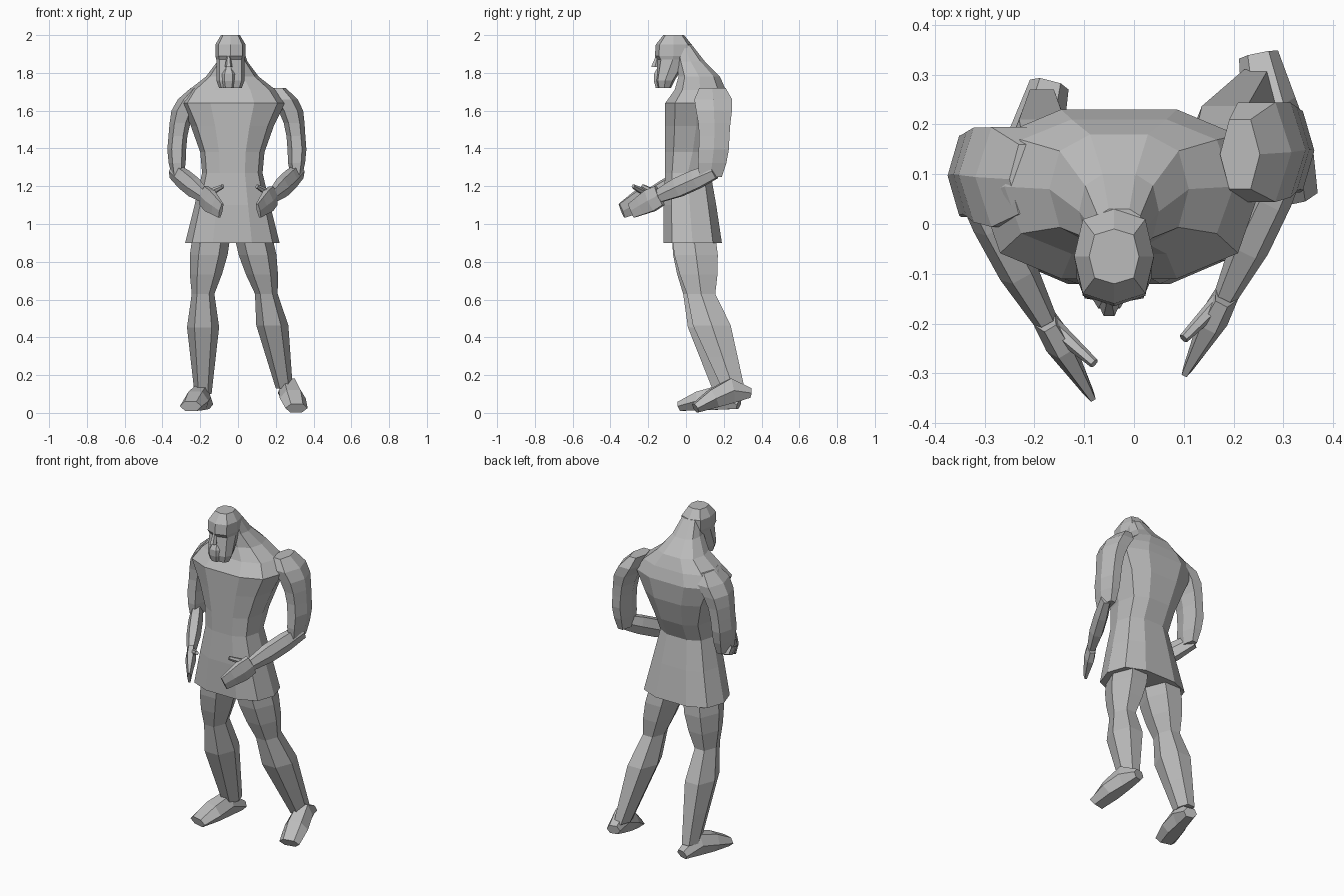
import bpy
import bmesh
from math import cos, sin, tau, copysign
from mathutils import Vector

default_cube = bpy.data.objects.get("Cube")
if default_cube:
    bpy.data.objects.remove(default_cube, do_unlink=True)

grey = bpy.data.materials.new("plain_grey")
grey.use_nodes = True
colour = (0.5, 0.5, 0.5, 1)
grey.diffuse_color = colour
grey.node_tree.nodes["Principled BSDF"].inputs["Base Color"].default_value = colour

WORLD_X, WORLD_Y, WORLD_Z = Vector((1, 0, 0)), Vector((0, 1, 0)), Vector((0, 0, 1))


def outline(sides, squareness):
    """Rounded box cross-section that fills the range from minus one to one."""
    def squared(value):
        return copysign(abs(value) ** squareness, value)
    angles = [tau * side / sides for side in range(sides)]
    points = [(squared(cos(angle)), squared(sin(angle))) for angle in angles]
    deepest = max(deep for wide, deep in points)
    return [(wide, deep / deepest) for wide, deep in points]


def loft(name, centres, widths, depths, sides=6, squareness=0.9, level=True):
    """Skin sections into a closed mesh. Level sections stay horizontal;
    the others turn to face along the path."""
    bm = bmesh.new()
    loops = []
    for index, centre in enumerate(centres):
        across, along = WORLD_X, WORLD_Y
        if not level:
            following = centres[min(index + 1, len(centres) - 1)]
            previous = centres[max(index - 1, 0)]
            heading = (following - previous).normalized()
            across = WORLD_Z.cross(heading).normalized()
            along = heading.cross(across)
        loops.append([
            bm.verts.new(centre + across * wide * widths[index] + along * deep * depths[index])
            for wide, deep in outline(sides, squareness)])
    for lower, upper in zip(loops, loops[1:]):
        for side in range(sides):
            after = (side + 1) % sides
            bm.faces.new((lower[side], lower[after], upper[after], upper[side]))
    bm.faces.new(loops[0])
    bm.faces.new(loops[-1])
    bmesh.ops.recalc_face_normals(bm, faces=bm.faces)
    mesh = bpy.data.meshes.new(name)
    bm.to_mesh(mesh)
    bm.free()
    mesh.materials.append(grey)
    part = bpy.data.objects.new(name, mesh)
    bpy.context.scene.collection.objects.link(part)


def along_path(joints, count):
    """Evenly spaced points along a chain of joints."""
    points = []
    for index in range(count):
        travelled = index * (len(joints) - 1) / (count - 1)
        bone = min(int(travelled), len(joints) - 2)
        points.append(joints[bone].lerp(joints[bone + 1], travelled - bone))
    return points


def limb(name, joints, girths, extra_depth=0, level=True):
    """Tapered limb whose girths are spread evenly along its joints."""
    centres = along_path([Vector(joint) for joint in joints], len(girths))
    depths = [girth + extra_depth for girth in girths]
    loft(name, centres, girths, depths, level=level)


def stack(name, middle, levels, sides, squareness):
    """Upright form from levels of height, half width, front and back."""
    centres = [Vector((middle, (front + back) / 2, height))
               for height, width, front, back in levels]
    widths = [width for height, width, front, back in levels]
    depths = [(back - front) / 2 for height, width, front, back in levels]
    loft(name, centres, widths, depths, sides, squareness)


# Flared tunic, narrow waist, broad shoulders and sloping neck
stack("tunic_torso", -0.03, [
    (0.9, 0.25, -0.12, 0.19),
    (1.1, 0.2, -0.12, 0.16),
    (1.27, 0.16, -0.11, 0.13),
    (1.38, 0.17, -0.11, 0.18),
    (1.52, 0.22, -0.11, 0.22),
    (1.64, 0.28, -0.11, 0.23),
    (1.71, 0.23, -0.06, 0.21),
    (1.78, 0.14, -0.04, 0.18),
    (1.86, 0.08, -0.05, 0.1),
    (1.95, 0.05, -0.06, 0.03)], sides=10, squareness=0.75)

# Head with brow overhang, then the features of the face
stack("head", -0.04, [
    (1.72, 0.06, -0.15, -0.08),
    (1.76, 0.075, -0.16, -0.06),
    (1.87, 0.075, -0.15, 0.01),
    (1.89, 0.08, -0.165, 0.03),
    (1.95, 0.08, -0.16, 0.03),
    (2, 0.05, -0.12, -0.01)], sides=8, squareness=0.7)
limb("nose", [(-0.05, -0.165, 1.83), (-0.05, -0.15, 1.89)], [0.02, 0.01])
limb("beard", [(-0.05, -0.14, 1.72), (-0.05, -0.14, 1.83)],
     [0.03, 0.04, 0.04, 0.02], extra_depth=-0.01)


def left_side(joint):
    """Mirror a right arm joint; the left arm is held closer and further back."""
    x, y, z = joint
    return (0.03 - 0.87 * x, y + 0.05, z)


# Arms: name, joints on the right side, girths, extra depth, level sections
collar, shoulder = (-0.21, 0.09, 1.72), (-0.3, 0.1, 1.58)
biceps, elbow = (-0.325, 0.1, 1.42), (-0.32, 0.08, 1.25)
forearm_top, wrist, fingertips = (-0.34, 0.1, 1.28), (-0.18, -0.19, 1.15), (-0.09, -0.34, 1.07)
thumb_tip = (-0.08, -0.28, 1.2)
arm_parts = [
    ("upper_arm", [collar, shoulder, biceps, elbow],
     [0.04, 0.07, 0.065, 0.055, 0.05, 0.05, 0.045, 0.03], 0.03, True),
    ("forearm", [forearm_top, wrist], [0.03, 0.04, 0.04, 0.025], 0.01, False),
    ("hand", [wrist, fingertips], [0.025, 0.03, 0.02, 0.01], 0.03, False),
    ("thumb", [wrist, thumb_tip], [0.02, 0.015, 0.01], 0, False),
]
for part_name, joints, girths, extra_depth, level in arm_parts:
    limb("right_" + part_name, joints, girths, extra_depth, level)
    mirrored = [left_side(joint) for joint in joints]
    limb("left_" + part_name, mirrored, girths, extra_depth, level)


def leg_and_foot(side, hip, knee, ankle, heel, toe):
    """Leg with thigh and calf muscles, and a wedge foot resting on its sole."""
    limb(side + "_leg", [hip, knee, ankle],
         [0.1, 0.1, 0.085, 0.06, 0.085, 0.065, 0.045], extra_depth=0.015)
    widths = [0.04, 0.055, 0.07, 0.06]
    heights = [0.025, 0.065, 0.05, 0.025]
    sole = along_path([Vector(heel), Vector(toe)], len(widths))
    centres = [point + WORLD_Z * height for point, height in zip(sole, heights)]
    loft(side + "_foot", centres, widths, heights, level=False)


# Legs lean back from the knee; the left foot turns out with its heel raised
leg_and_foot("right", hip=(-0.14, 0.04, 0.94), knee=(-0.185, 0.06, 0.63),
             ankle=(-0.185, 0.21, 0.1), heel=(-0.17, 0.28, 0.02), toe=(-0.25, -0.03, 0.01))
leg_and_foot("left", hip=(0.08, 0.04, 0.94), knee=(0.15, 0.08, 0.63),
             ankle=(0.245, 0.25, 0.13), heel=(0.25, 0.34, 0.08), toe=(0.31, 0.05, 0))
